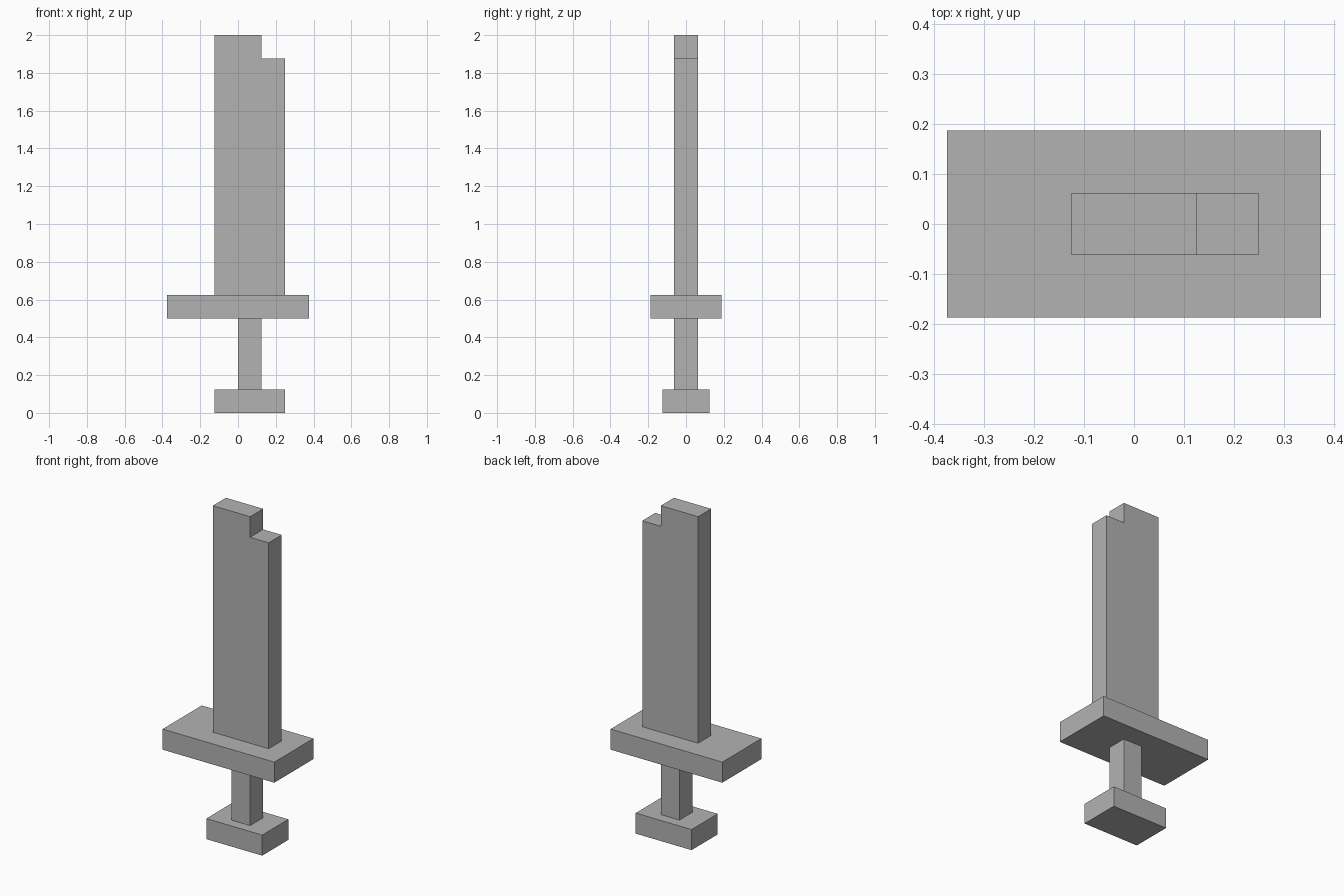
import bpy
import bmesh

cube = bpy.data.objects.get("Cube")
if cube:
    bpy.data.objects.remove(cube, do_unlink=True)

U = 0.125  # grid unit shared by every part

grey = bpy.data.materials.new("plain grey")
grey.use_nodes = True
colour = (0.45, 0.45, 0.45, 1)
grey.diffuse_color = colour
grey.node_tree.nodes["Principled BSDF"].inputs["Base Color"].default_value = colour


def extrude_profile(name, profile, depth):
    """Extrude an x-z outline, in grid units, symmetrically along y."""
    bm = bmesh.new()
    verts = [bm.verts.new((x * U, -depth * U / 2, z * U)) for x, z in profile]
    face = bm.faces.new(verts)
    solid = bmesh.ops.extrude_face_region(bm, geom=[face])["geom"]
    moved = [v for v in solid if isinstance(v, bmesh.types.BMVert)]
    bmesh.ops.translate(bm, verts=moved, vec=(0, depth * U, 0))
    bmesh.ops.recalc_face_normals(bm, faces=bm.faces[:])
    mesh = bpy.data.meshes.new(name)
    bm.to_mesh(mesh)
    bm.free()
    mesh.materials.append(grey)
    obj = bpy.data.objects.new(name, mesh)
    bpy.context.collection.objects.link(obj)
    return obj


def block(name, x0, x1, z0, z1, depth):
    return extrude_profile(name, [(x0, z0), (x1, z0), (x1, z1), (x0, z1)], depth)


# Handle: pommel, grip and cross guard
block("pommel", -1, 2, 0, 1, 2)
block("grip", 0, 1, 1, 4, 1)
block("guard", -3, 3, 4, 5, 3)

# Blade with a stepped tip
extrude_profile("blade", [(-1, 5), (2, 5), (2, 15), (1, 15), (1, 16), (-1, 16)], 1)
